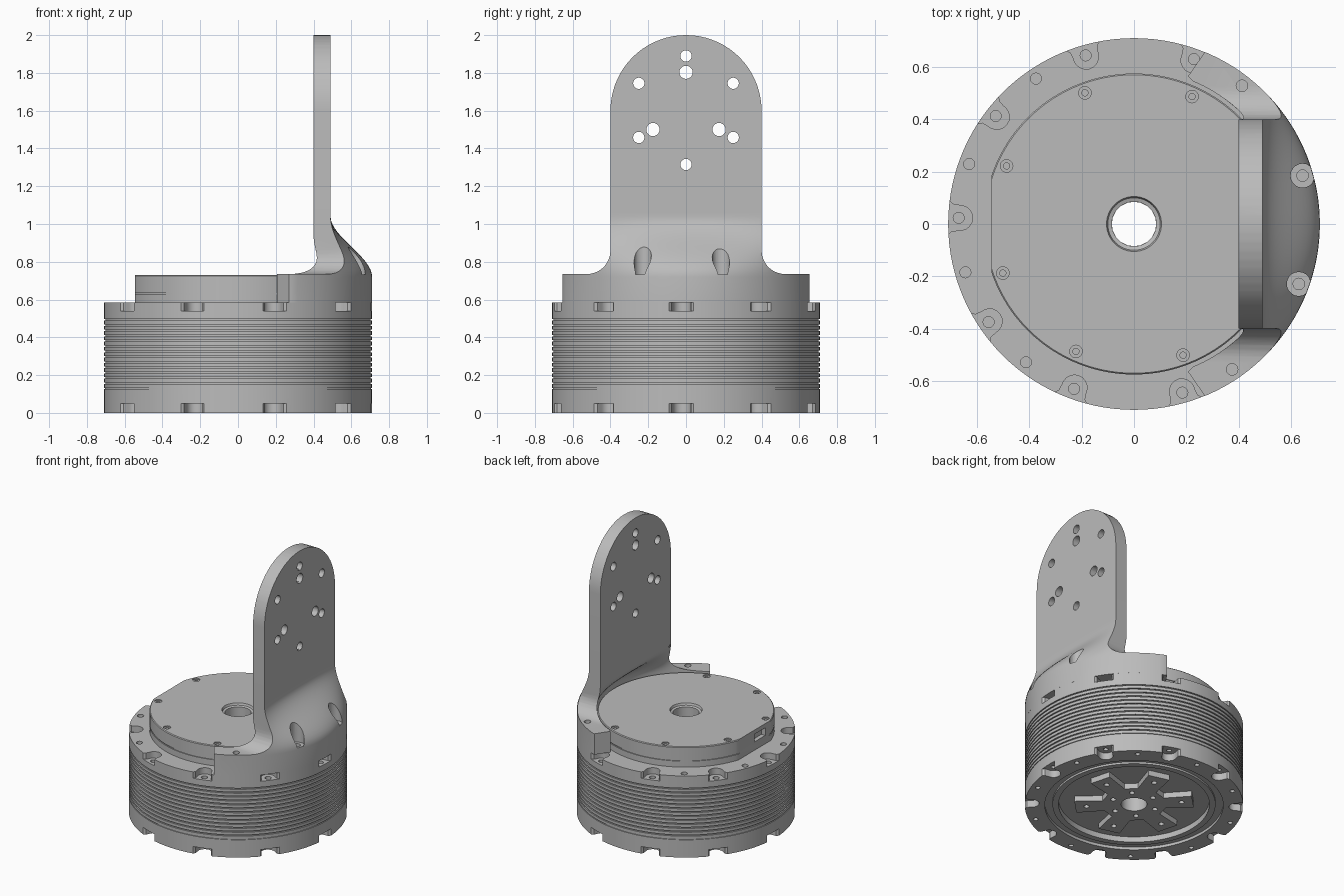
import bpy, bmesh
from math import sin, cos, radians, pi, sqrt
from mathutils import Matrix, Vector

cube = bpy.data.objects.get("Cube")
if cube:
    bpy.data.objects.remove(cube, do_unlink=True)

grey = bpy.data.materials.new("machined_grey")
grey.use_nodes = True
TINT = (0.5, 0.5, 0.5, 1)
grey.diffuse_color = TINT
grey.node_tree.nodes["Principled BSDF"].inputs["Base Color"].default_value = TINT


def make(name, bm):
    bmesh.ops.recalc_face_normals(bm, faces=bm.faces)
    me = bpy.data.meshes.new(name)
    bm.to_mesh(me)
    bm.free()
    ob = bpy.data.objects.new(name, me)
    bpy.context.collection.objects.link(ob)
    me.materials.append(grey)
    return ob


def activate(ob):
    bpy.ops.object.select_all(action='DESELECT')
    ob.select_set(True)
    bpy.context.view_layer.objects.active = ob


def boolean(ob, bm, mode='DIFFERENCE'):
    cutter = make("cutter", bm)
    cutter.hide_render = True
    mod = ob.modifiers.new("cut", 'BOOLEAN')
    mod.operation, mod.object, mod.solver = mode, cutter, 'EXACT'
    activate(ob)
    bpy.ops.object.modifier_apply(modifier=mod.name)
    bpy.data.objects.remove(cutter, do_unlink=True)


def loft(bm, rings, closed):
    # Bridge equal rings of points; cap the ends unless the loop closes
    loops = [[bm.verts.new(p) for p in r] for r in rings]
    n = len(loops[0])
    for i in range(len(loops) - (0 if closed else 1)):
        a, b = loops[i], loops[(i + 1) % len(loops)]
        for j in range(n):
            bm.faces.new((a[j], a[(j + 1) % n], b[(j + 1) % n], b[j]))
    if not closed:
        bm.faces.new(loops[0])
        bm.faces.new(loops[-1])


def lathe(name, profile, segs=120):
    bm = bmesh.new()
    angles = [2 * pi * i / segs for i in range(segs)]
    loft(bm, [[(r * cos(a), r * sin(a), z) for r, z in profile] for a in angles], True)
    return make(name, bm)


def prism(bm, pts, z0, z1):
    loft(bm, [[(x, y, z) for x, y in pts] for z in (z0, z1)], False)


def circle(x, y, r, n=20):
    return [(x + r * cos(2 * pi * i / n), y + r * sin(2 * pi * i / n)) for i in range(n)]


def polar(r, deg):
    return r * cos(radians(deg)), r * sin(radians(deg))


def drill(ob, spots, r, z0, z1):
    bm = bmesh.new()
    for x, y in spots:
        prism(bm, circle(x, y, r), z0, z1)
    boolean(ob, bm)


def cut_box(ob, lo, hi):
    bm = bmesh.new()
    prism(bm, [(lo[0], lo[1]), (hi[0], lo[1]), (hi[0], hi[1]), (lo[0], hi[1])], lo[2], hi[2])
    boolean(ob, bm)


# Finned motor housing with recessed underside
R, BORE = 0.71, 0.085
profile = [(BORE, 0.585), (BORE, 0.045), (0.49, 0.045), (0.49, 0.006), (0.53, 0.006),
           (0.53, 0.02), (0.58, 0.02), (0.58, 0), (R, 0), (R, 0.127), (R - 0.006, 0.127),
           (R - 0.006, 0.133)]
z = 0.133
while z < 0.49:
    profile += [(R, z), (R, z + 0.02), (R - 0.009, z + 0.02), (R - 0.009, z + 0.028)]
    z += 0.028
profile += [(R, z), (R, 0.585)]
housing = lathe("finned_housing", profile)

# Flared screw pockets around both rims
half = [(0.10, 0.08), (0.045, 0.068), (0.03, 0.052), (0.005, 0.048)]
arc = [polar(0.048, a) for a in range(100, 261, 20)]
pocket = half + arc + [(x, -y) for x, y in reversed(half)]
bm = bmesh.new()
for k in range(10):
    turn = Matrix.Rotation(radians(34 + 36 * k), 3, 'Z')
    pts = [(turn @ Vector((0.665 + x, y, 0))).xy for x, y in pocket]
    prism(bm, pts, 0.54, 0.6)
    prism(bm, pts, -0.02, 0.05)
boolean(housing, bm)

# Rim screw holes
rim = [polar(0.67, 16 + 18 * k) for k in range(20) if k not in (4, 14)]
drill(housing, rim, 0.021, 0.5, 0.6)
drill(housing, [polar(0.665, 16 + 18 * k) for k in range(20)], 0.016, -0.02, 0.09)

# Six-armed hub in the underside recess
bm = bmesh.new()
star = []
for k in range(6):
    for r, off in ((0.21, -18), (0.39, -11), (0.39, 11), (0.21, 18)):
        star.append(polar(r, 15 + 60 * k + off))
prism(bm, star, 0.006, 0.05)
hub = make("bottom_hub", bm)
drill(hub, [(0, 0)], BORE, -0.1, 0.1)
bolts = [polar(0.15, 45 + 60 * k) for k in range(6)] + [polar(0.31, 15 + 60 * k) for k in range(6)]
drill(hub, bolts, 0.018, -0.1, 0.035)

# Round top cap with seam, flat side, socket and screws
C = 0.575
cap = lathe("top_cap", [(BORE, 0.58), (C, 0.58), (C, 0.628), (C - 0.006, 0.628), (C - 0.006, 0.636),
                        (C, 0.636), (C, 0.725), (C - 0.005, 0.73), (0.105, 0.73), (0.1, 0.715),
                        (BORE, 0.71)])
cut_box(cap, (-0.8, -0.5, 0.5), (-0.545, 0.5, 0.8))
cut_box(cap, (-0.6, -0.12, 0.645), (-0.515, 0.0, 0.7))
screws = [polar(0.535, 20.5 + 45 * k) for k in range(1, 7)]
drill(cap, screws, 0.024, 0.722, 0.8)
drill(cap, screws, 0.012, 0.69, 0.8)


# Upright bracket: curved foot blending into a flat plate
def blend(z, high, low):
    u = min(max((high - z) / (high - low), 0), 1)
    return u * u * (3 - 2 * u)


levels = [0.585] + [0.72 + 0.02 * i for i in range(18)] + [2.1]
rings = []
COLS = 72
for i in range(COLS + 1):
    y = 0.655 * (2 * i / COLS - 1)
    foot_in = max(sqrt(max(0.59 ** 2 - y * y, 0)), 0.2 + (abs(y) - 0.555) * 0.69)
    foot_out = sqrt(R * R - y * y)
    inner = [(0.4 + (foot_in - 0.4) * blend(z, 0.94, 0.74), y, z) for z in levels]
    outer = [(0.49 + (foot_out - 0.49) * blend(z, 1.04, 0.72), y, z) for z in levels]
    rings.append(inner + outer[::-1])
bm = bmesh.new()
loft(bm, rings, False)
bracket = make("upright_bracket", bm)

# Trim the bracket to its rounded outline with filleted shoulders
side = [(0.7, 0.5), (0.7, 0.735)]
side += [(0.525 - 0.125 * sin(radians(a)), 0.86 - 0.125 * cos(radians(a))) for a in range(0, 91, 10)]
side += [(0.4 * cos(radians(a)), 1.6 + 0.4 * sin(radians(a))) for a in range(0, 90, 5)]
outline = side + [(0, 2.0)] + [(-y, z) for y, z in reversed(side)]
bm = bmesh.new()
loft(bm, [[(x, y, z) for y, z in outline] for x in (0.0, 1.0)], False)
boolean(bracket, bm, 'INTERSECT')

# Plate mounting holes
bm = bmesh.new()
holes = [(0, 1.89, 0.03), (0, 1.803, 0.035), (0, 1.315, 0.03)]
for s in (-1, 1):
    holes += [(s * 0.25, 1.745, 0.03), (s * 0.175, 1.5, 0.035), (s * 0.25, 1.458, 0.03)]
for y, z, r in holes:
    loft(bm, [[(x, a, b) for a, b in circle(y, z, r)] for x in (0.3, 0.6)], False)
boolean(bracket, bm)

# Counterbores and screw holes in the bracket foot
drill(bracket, [polar(0.67, 16), polar(0.67, -20)], 0.046, 0.732, 1.0)
drill(bracket, [polar(0.67, a) for a in (16, -20, 52, -56)], 0.022, 0.68, 1.0)

for ob in (housing, hub, cap, bracket):
    activate(ob)
    bpy.ops.object.shade_smooth_by_angle(angle=radians(30))
